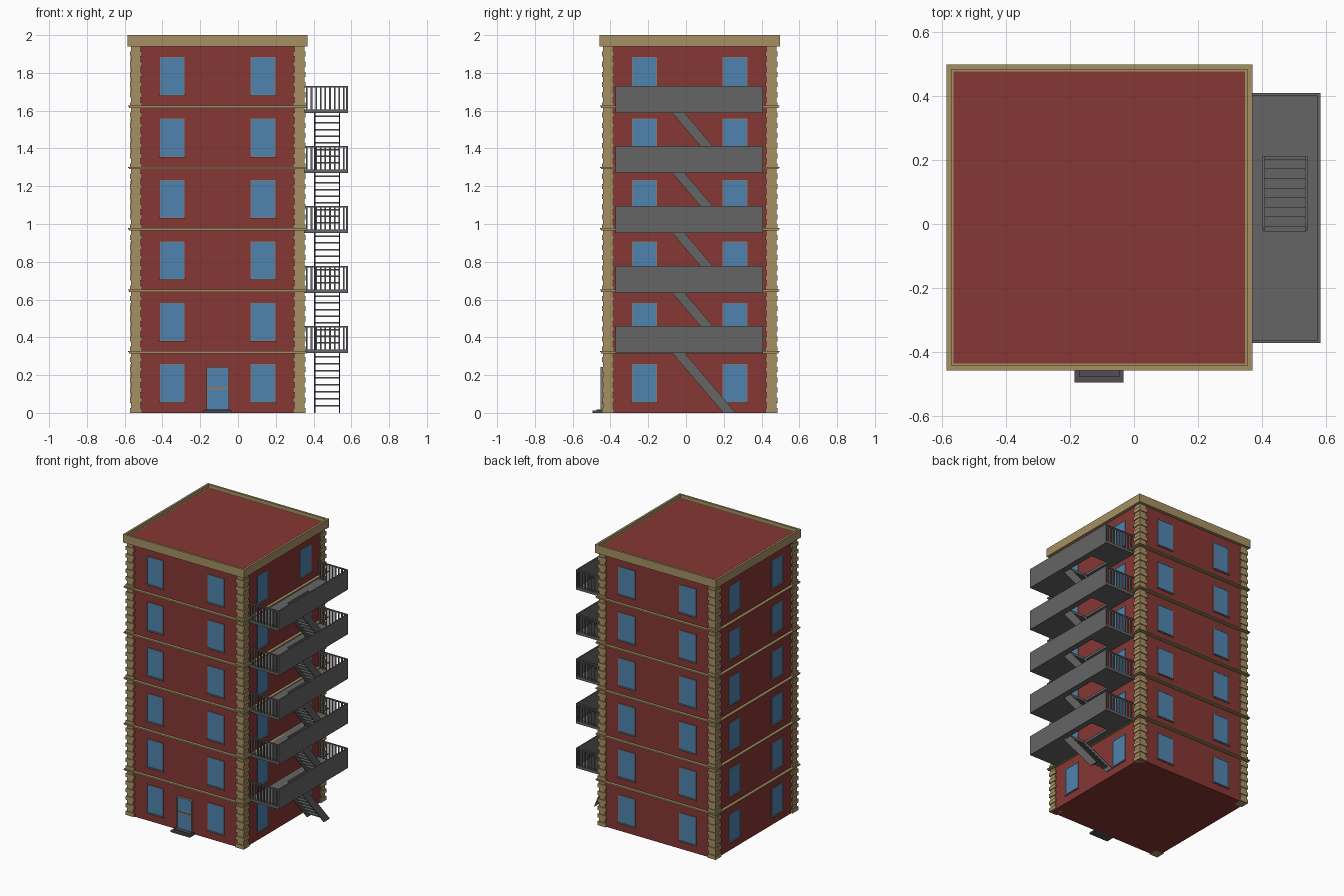
import bpy, bmesh, math
from mathutils import Matrix, Vector

if "Cube" in bpy.data.objects:
    bpy.data.objects.remove(bpy.data.objects["Cube"])

CX, CY = -0.108, 0.02      # tower centre
WALL = 0.455               # half width of the brick walls
FLOOR = 0.325
LEVEL = 0.3175             # fire escape spacing


def material(name, r, g, b):
    m = bpy.data.materials.new(name)
    m.diffuse_color = (r, g, b, 1)
    m.use_nodes = True
    m.node_tree.nodes["Principled BSDF"].inputs["Base Color"].default_value = m.diffuse_color
    return m


BRICK = material("brick", 0.24, 0.038, 0.033)
STONE = material("stone", 0.38, 0.28, 0.125)
GLASS = material("glass", 0.08, 0.23, 0.43)
METAL = material("metal", 0.13, 0.13, 0.13)
FRAME = material("frame", 0.22, 0.20, 0.18)
STEP = material("step", 0.085, 0.075, 0.085)


def box(bm, x0, x1, y0, y1, z0, z1, turn=None):
    m = Matrix.Translation(((x0 + x1) / 2, (y0 + y1) / 2, (z0 + z1) / 2)) @ Matrix.Diagonal((x1 - x0, y1 - y0, z1 - z0, 1))
    bmesh.ops.create_cube(bm, size=1, matrix=(turn @ m) if turn else m)


def finish(bm, name, mat):
    bmesh.ops.recalc_face_normals(bm, faces=bm.faces)
    me = bpy.data.meshes.new(name)
    bm.to_mesh(me)
    bm.free()
    me.materials.append(mat)
    ob = bpy.data.objects.new(name, me)
    bpy.context.collection.objects.link(ob)


def ring(bm, outer, inner, z0, z1):
    for s in (-1, 1):
        xa, xb = sorted((s * inner, s * outer))
        box(bm, CX + xa, CX + xb, CY - outer, CY + outer, z0, z1)
        box(bm, CX - inner, CX + inner, CY + xa, CY + xb, z0, z1)


# brick tower, its top is the sunken roof
bm = bmesh.new()
box(bm, CX - WALL, CX + WALL, CY - WALL, CY + WALL, 0, 1.975)
finish(bm, "brick_walls", BRICK)

# cornice and floor bands
bm = bmesh.new()
ring(bm, 0.477, 0.462, 1.94, 2.0)
ring(bm, 0.462, 0.450, 1.94, 1.974)
finish(bm, "cornice", STONE)
bm = bmesh.new()
for i in range(1, 6):
    z = i * FLOOR - 0.003
    ring(bm, 0.470, 0.45, z - 0.007, z)
    ring(bm, 0.475, 0.45, z, z + 0.006)
finish(bm, "floor_bands", STONE)

# corner quoins, long and short blocks alternating
bm = bmesh.new()
n = 72
h = 1.94 / n
for i in range(n):
    out, inn = (0.465, 0.400) if i % 2 == 0 else (0.459, 0.410)
    for sx in (-1, 1):
        for sy in (-1, 1):
            xa, xb = sorted((CX + sx * inn, CX + sx * out))
            ya, yb = sorted((CY + sy * inn, CY + sy * out))
            box(bm, xa, xb, ya, yb, i * h, (i + 1) * h)
finish(bm, "corner_quoins", STONE)

# windows on all four sides
glass, frame = bmesh.new(), bmesh.new()
for side in range(4):
    t = Matrix.Translation((CX, CY, 0)) @ Matrix.Rotation(side * math.pi / 2, 4, 'Z')
    for i in range(6):
        z0, z1 = 0.058 + i * FLOOR, 0.258 + i * FLOOR
        for x in (-0.24, 0.24):
            a, b, w = x - 0.066, x + 0.066, 0.005
            box(glass, a, b, -WALL - 0.002, -WALL + 0.01, z0, z1, t)
            box(frame, a, a + w, -WALL - 0.005, -WALL, z0, z1, t)
            box(frame, b - w, b, -WALL - 0.005, -WALL, z0, z1, t)
            box(frame, a + w, b - w, -WALL - 0.005, -WALL, z1 - w, z1, t)
            box(frame, a - 0.003, b + 0.003, -WALL - 0.009, -WALL, z0 - 0.005, z0 + 0.003, t)
finish(glass, "window_glass", GLASS)
finish(frame, "window_frames", FRAME)

# front door and step
yw = CY - WALL
bm = bmesh.new()
box(bm, -0.162, -0.054, yw - 0.012, yw, 0.018, 0.236)
finish(bm, "door_glass", GLASS)
bm = bmesh.new()
for x in (-0.168, -0.054):
    box(bm, x, x + 0.006, yw - 0.018, yw, 0.015, 0.242)
box(bm, -0.162, -0.054, yw - 0.018, yw, 0.236, 0.242)
box(bm, -0.162, -0.054, yw - 0.016, yw, 0.120, 0.138)
finish(bm, "door_frame", FRAME)
bm = bmesh.new()
box(bm, -0.185, -0.033, -0.495, yw, 0, 0.012)
box(bm, -0.172, -0.046, -0.475, yw, 0.012, 0.018)
finish(bm, "door_step", STEP)

# fire escape: platforms, railings and stairs
X0, X1, Y0, Y1 = CX + WALL, 0.582, -0.372, 0.408
SX0, SX1, SY0, SY1 = 0.403, 0.540, -0.022, 0.21
deck, rail, stair = bmesh.new(), bmesh.new(), bmesh.new()
for i in range(1, 6):
    z = i * LEVEL
    t = z + 0.018
    # deck around the stair opening
    box(deck, X0, X1, Y0, SY0, z, t)
    box(deck, X0, X1, SY1, Y1, z, t)
    box(deck, X0, SX0, SY0, SY1, z, t)
    box(deck, SX1, X1, SY0, SY1, z, t)
    # solid outer panel, barred ends
    box(rail, X1 - 0.009, X1, Y0, Y1, t, z + 0.142)
    for y in (Y0, Y1 - 0.009):
        box(rail, X0, X1 - 0.009, y, y + 0.009, z + 0.134, z + 0.142)
        for k in range(9):
            x = 0.36 + k * 0.0245
            box(rail, x, x + 0.009, y, y + 0.009, t, z + 0.134)
    # stair flight down to the level below
    zb = z - LEVEL + (0.018 if i > 1 else 0)
    run = 0.27 * (t - zb) / LEVEL
    for x in (SX0, SX1 - 0.006):
        pts = [(-0.088, t), (-0.022, t), (-0.022 + run, zb), (-0.088 + run, zb)]
        vs = [[stair.verts.new((xx, y, zz)) for y, zz in pts] for xx in (x, x + 0.006)]
        stair.faces.new(vs[0])
        stair.faces.new(vs[1][::-1])
        for k in range(4):
            j = (k + 1) % 4
            stair.faces.new((vs[0][k], vs[1][k], vs[1][j], vs[0][j]))
    for k in range(1, 9):
        f = k / 9
        y, zt = -0.055 + run * f, t + (zb - t) * f
        box(stair, SX0 + 0.006, SX1 - 0.006, y - 0.018, y + 0.018, zt - 0.004, zt + 0.004)
finish(deck, "fire_escape_decks", METAL)
finish(rail, "fire_escape_railings", METAL)
finish(stair, "fire_escape_stairs", METAL)
